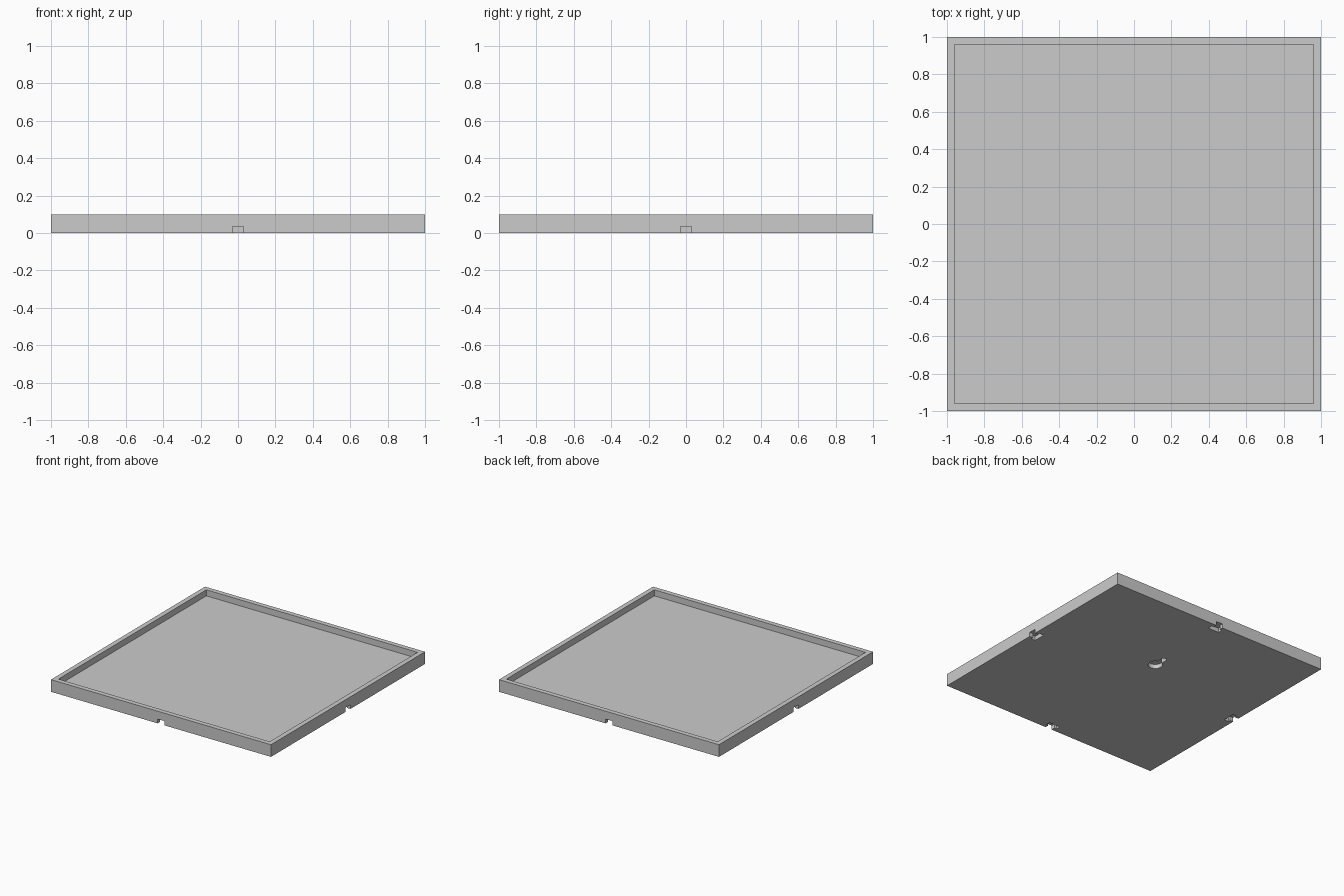
import bpy
import bmesh
import math

cube = bpy.data.objects.get("Cube")
if cube:
    bpy.data.objects.remove(cube, do_unlink=True)

grey = bpy.data.materials.new("plain grey")
grey.use_nodes = True
colour = (0.6, 0.6, 0.6, 1)
grey.diffuse_color = colour
grey.node_tree.nodes["Principled BSDF"].inputs["Base Color"].default_value = colour

RIM, HEIGHT, FLOOR, POCKET = 0.04, 0.1, 0.05, 0.035


def add_prism(name, outline, z0, z1):
    """Extrude a flat outline between two heights."""
    bm = bmesh.new()
    base = bm.faces.new([bm.verts.new((x, y, z0)) for x, y in outline])
    ext = bmesh.ops.extrude_face_region(bm, geom=[base])
    top = [v for v in ext["geom"] if isinstance(v, bmesh.types.BMVert)]
    bmesh.ops.translate(bm, vec=(0, 0, z1 - z0), verts=top)
    bmesh.ops.recalc_face_normals(bm, faces=bm.faces)
    mesh = bpy.data.meshes.new(name)
    bm.to_mesh(mesh)
    bm.free()
    mesh.materials.append(grey)
    obj = bpy.data.objects.new(name, mesh)
    bpy.context.collection.objects.link(obj)
    return obj


def square(h):
    return [(-h, -h), (h, -h), (h, h), (-h, h)]


def cut(target, cutter):
    mod = target.modifiers.new(cutter.name, "BOOLEAN")
    mod.operation = "DIFFERENCE"
    mod.solver = "EXACT"
    mod.object = cutter
    cutter.hide_render = True
    bpy.context.view_layer.objects.active = target
    bpy.ops.object.modifier_apply(modifier=mod.name)
    bpy.data.objects.remove(cutter, do_unlink=True)


# Shallow square tray with a thin raised rim
tray = add_prism("tray", square(1), 0, HEIGHT)
cut(tray, add_prism("recess_cutter", square(1 - RIM), FLOOR, HEIGHT + 0.1))

# T-shaped connector pocket under the middle of each side
half = [(0.03, -1.1), (0.03, -0.97), (0.05, -0.97), (0.05, -0.93)]
t_slot = half + [(-x, y) for x, y in reversed(half)]
for i in range(4):
    c, s = math.cos(i * math.pi / 2), math.sin(i * math.pi / 2)
    outline = [(c * x - s * y, s * x + c * y) for x, y in t_slot]
    cut(tray, add_prism("connector_cutter", outline, -0.1, POCKET))

# Keyhole hanger pocket in the underside: round head and narrow slot
radius, slot, head_y, tip_y = 0.055, 0.02, 0.25, 0.35
start = math.pi / 2 + math.asin(slot / radius)
sweep = 2 * math.pi - 2 * math.asin(slot / radius)
keyhole = []
for i in range(33):
    a = start + sweep * i / 32
    keyhole.append((radius * math.cos(a), head_y + radius * math.sin(a)))
for i in range(13):
    a = math.pi * i / 12
    keyhole.append((slot * math.cos(a), tip_y + slot * math.sin(a)))
cut(tray, add_prism("keyhole_cutter", keyhole, -0.1, POCKET))
